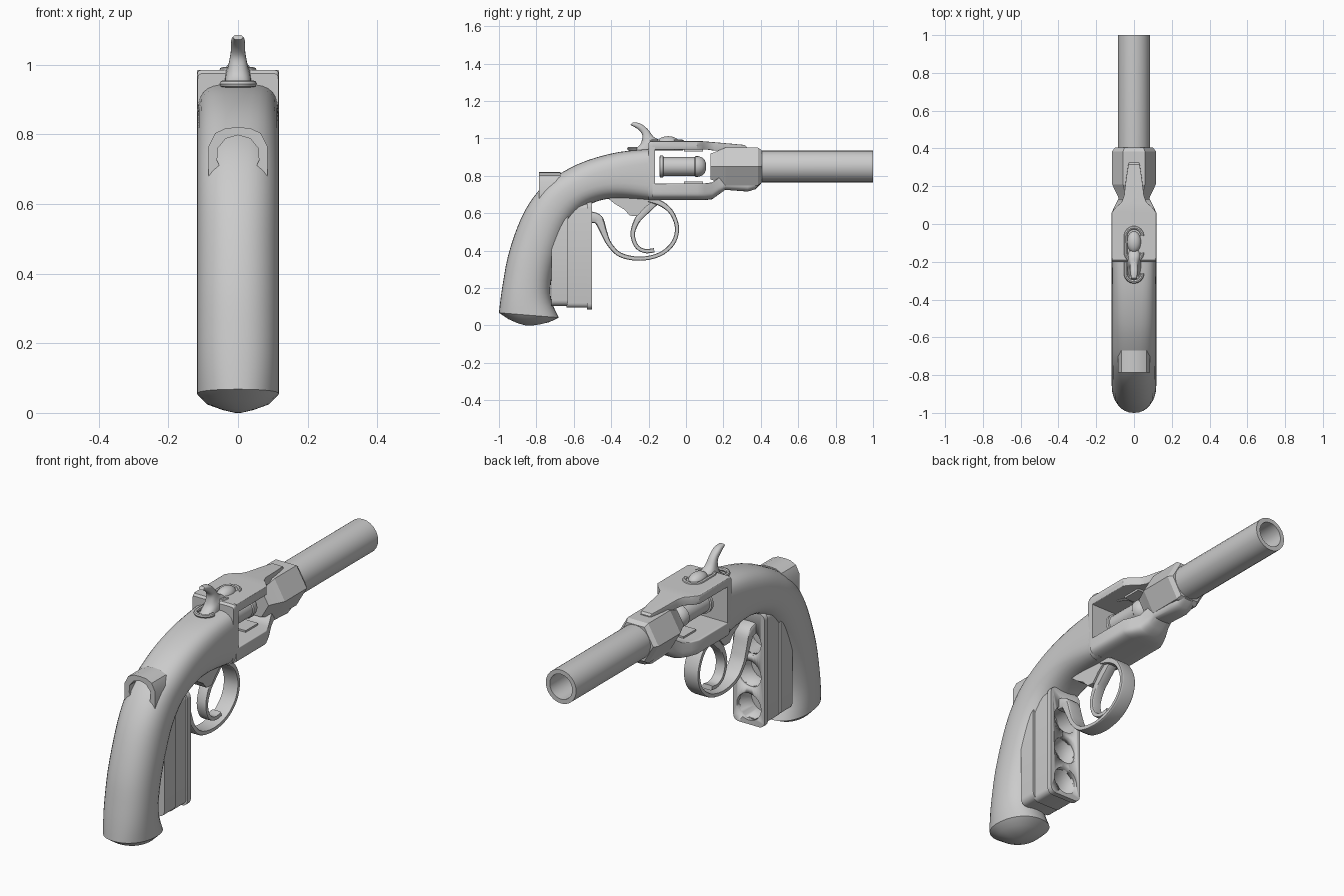
import bpy, bmesh, math
from mathutils import Vector

cube = bpy.data.objects.get("Cube")
if cube:
    bpy.data.objects.remove(cube, do_unlink=True)

steel = bpy.data.materials.new("plain grey")
steel.use_nodes = True
GREY = (0.6, 0.6, 0.6, 1)
steel.diffuse_color = GREY
steel.node_tree.nodes["Principled BSDF"].inputs["Base Color"].default_value = GREY


def finish(name, bm, angle=35):
    bmesh.ops.recalc_face_normals(bm, faces=bm.faces)
    mesh = bpy.data.meshes.new(name)
    bm.to_mesh(mesh)
    bm.free()
    obj = bpy.data.objects.new(name, mesh)
    bpy.context.collection.objects.link(obj)
    mesh.materials.append(steel)
    bpy.ops.object.select_all(action="DESELECT")
    obj.select_set(True)
    bpy.context.view_layer.objects.active = obj
    bpy.ops.object.shade_smooth_by_angle(angle=math.radians(angle))
    return obj


def skin(name, rings, cap=True, angle=35):
    """Bridge equal rings of points into a tube."""
    bm = bmesh.new()
    loops = [[bm.verts.new(p) for p in ring] for ring in rings]
    n = len(loops[0])
    for a, b in zip(loops, loops[1:]):
        for i in range(n):
            j = (i + 1) % n
            bm.faces.new((a[i], a[j], b[j], b[i]))
    if cap:
        bm.faces.new(loops[0])
        bm.faces.new(loops[-1])
    return finish(name, bm, angle)


def smooth_path(points, steps):
    """Catmull-Rom interpolation of tuples."""
    pts = [Vector(p) for p in points]
    out = []
    for i in range(len(pts) - 1):
        p0, p1, p2 = pts[max(i - 1, 0)], pts[i], pts[i + 1]
        p3 = pts[min(i + 2, len(pts) - 1)]
        for k in range(steps):
            t = k / steps
            out.append(0.5 * (2 * p1 + (p2 - p0) * t + (2 * p0 - 5 * p1 + 4 * p2 - p3) * t ** 2
                              + (3 * p1 - p0 - 3 * p2 + p3) * t ** 3))
    return out + [pts[-1]]


def loft(name, stations, top=2, bottom=2, sides=32, steps=1, angle=35):
    """Stations: upper y, z, lower y, z, half width; rounded by two exponents."""
    stations = smooth_path([s if len(s) > 5 else (*s, top, bottom) for s in stations], steps)
    rings = []
    for ay, az, by, bz, hw, et, eb in stations:
        ring = []
        for i in range(sides):
            a = 2 * math.pi * i / sides
            c, s = math.cos(a), math.sin(a)
            e = 2 / (et if s > 0 else eb)
            u = math.copysign(abs(c) ** e, c) * hw
            v = math.copysign(abs(s) ** e, s) / 2
            ring.append((u, (ay + by) / 2 + (ay - by) * v, (az + bz) / 2 + (az - bz) * v))
        rings.append(ring)
    return skin(name, rings, angle=angle)


def ribbon(name, path, hw):
    """A strap of varying thickness along a side-view path (y, z, thickness)."""
    pts = smooth_path(path, 5)
    stations = []
    for i, p in enumerate(pts):
        d = pts[min(i + 1, len(pts) - 1)] - pts[max(i - 1, 0)]
        n = Vector((-d.y, d.x)).normalized() * p.z / 2
        stations.append((p.x + n.x, p.y + n.y, p.x - n.x, p.y - n.y, hw))
    return loft(name, stations, 7, 7, sides=16)


def lathe(name, profile, z, sides, angle=35):
    """Profile of (y, radius) turned about the barrel axis."""
    rings = [[(r * math.cos(2 * math.pi * i / sides), y, z + r * math.sin(2 * math.pi * i / sides))
              for i in range(sides)] for y, r in profile]
    return skin(name, rings, angle=angle)


def box(name, x, y0, y1, z0, z1, bevel=0.0):
    """Box with the four edges along y rounded."""
    bm = bmesh.new()
    bmesh.ops.create_cube(bm, size=1)
    for v in bm.verts:
        v.co = (v.co.x * 2 * x, y0 if v.co.y < 0 else y1, z0 if v.co.z < 0 else z1)
    if bevel:
        edges = [e for e in bm.edges if abs(e.verts[0].co.y - e.verts[1].co.y) > 1e-5]
        bmesh.ops.bevel(bm, geom=edges, offset=bevel, segments=4, profile=0.5, affect="EDGES")
    return finish(name, bm)


# Curved grip with its domed butt
loft("grip", [
    (-1.0, .068, -.68, .042, .118, 2.2, 2.2), (-.993, .13, -.715, .12, .118, 2.2, 2.2),
    (-.98, .22, -.725, .2, .118, 2.2, 2.2), (-.952, .37, -.705, .31, .118, 2.2, 2.2),
    (-.9, .53, -.665, .43, .118, 2.2, 2.2), (-.84, .65, -.62, .54, .118, 2.3, 2.3),
    (-.76, .75, -.555, .62, .118, 2.4, 2.4), (-.66, .82, -.48, .662, .118, 2.5, 2.5),
    (-.53, .882, -.39, .68, .118, 2.8, 2.6), (-.36, .927, -.29, .678, .118, 3.2, 3),
    (-.18, .945, -.18, .67, .118, 4, 4)], steps=3)
loft("butt_cap", [(-1.0, .068, -.68, .042, .118), (-.95, .034, -.73, .018, .09),
                  (-.9, .012, -.78, .006, .045), (-.86, .001, -.82, 0, .01)], 2.2, 2.2)

# Open frame: rear wall, upper strap and lower strap around the window
loft("frame_rear", [(-.2, .975, -.2, .67, .116), (-.19, .985, -.19, .67, .118),
                    (-.165, .985, -.165, .67, .118)], 24, 5, sides=48)
loft("upper_strap", [(-.18, .985, -.18, .94, .118), (.06, .985, .06, .94, .118),
                     (.09, .985, .09, .94, .095), (.115, .983, .115, .94, .066),
                     (.15, .98, .15, .935, .053), (.24, .972, .24, .935, .042),
                     (.315, .965, .315, .94, .03), (.325, .955, .325, .94, .026)], 24, 24)
loft("lower_strap", [(-.18, .76, -.18, .67, .118), (.06, .76, .06, .67, .118),
                     (.1, .76, .1, .67, .1), (.14, .765, .14, .675, .08),
                     (.175, .79, .175, .7, .066), (.21, .8, .21, .725, .058),
                     (.33, .8, .33, .716, .055), (.37, .8, .37, .728, .05),
                     (.4, .8, .4, .758, .04)], 24, 3, sides=48)
for level in (.755, .93):
    box("window_plate", .05, -.01, .09, level, level + .014)

# Six-sided collar and hollow barrel
lathe("barrel_collar", [(.13, .08), (.15, .087), (.21, .116), (.385, .116), (.405, .1)], .85, 6, 15)
lathe("barrel", [(.13, .06), (.39, .085), (1.0, .085), (1.0, .063), (.45, .063)], .85, 24)

# Round seated in the window
lathe("cartridge", [(-.142, .05), (-.138, .058), (-.122, .058), (-.12, .05), (.045, .05),
                    (.05, .055), (.065, .055), (.085, .049), (.1, .035), (.108, .015)], .85, 24)

# Hammer with rounded nose and the raised rim of its slot
loft("hammer", [(-.285, 1.086, -.297, 1.072, .014), (-.245, 1.08, -.258, 1.05, .02),
                (-.205, 1.05, -.235, 1.022, .021), (-.172, 1.008, -.236, .99, .028),
                (-.13, .985, -.25, .962, .036), (-.1, .95, -.29, .935, .038)],
     2.5, 2.5, sides=20, steps=4)
bm = bmesh.new()
bmesh.ops.create_uvsphere(bm, u_segments=20, v_segments=12, radius=1)
for v in bm.verts:
    v.co = (v.co.x * .038, -.095 + v.co.y * .058, .978 + v.co.z * .034)
finish("hammer_nose", bm, 60)


def slot_rim(name, y0, y1, z, hw=.044, tube=.01):
    middle = (y0 + y1) / 2
    straight = (y1 - y0) / 2 - hw
    rings = []
    for i in range(33):
        a = 2 * math.pi * i / 32
        c, s = math.cos(a), math.sin(a)
        ring = []
        for k in range(8):
            b = math.pi * k / 4
            r = hw + tube * math.cos(b)
            ring.append((r * c, middle + math.copysign(straight, s) + r * s, z + tube * math.sin(b)))
        rings.append(ring)
    skin(name, rings, cap=False)


slot_rim("hammer_slot_rim", -.305, -.02, .945)
slot_rim("upper_slot_rim", -.195, -.02, .983)

# Horseshoe hood on the back of the grip
half_hood = [(0, .82), (.035, .818), (.066, .803), (.085, .765), (.085, .672), (.068, .7),
             (.045, .69), (.06, .725), (.058, .76), (.035, .788), (0, .798)]
hood = half_hood + [(-x, z) for x, z in half_hood[-2:0:-1]]
skin("grip_hood", [[(x, y, z) for x, z in hood] for y in (-.785, -.67)])

# Spare round block in front of the grip, bored with three holes
parts = [box("block_base", .092, -.72, -.63, .105, .6, .03),
         box("block_body", .08, -.64, -.52, .095, .65, .025),
         box("block_face", .088, -.53, -.503, .086, .66, .03)]
for level in (.175, .34, .505):
    cutter = lathe("hole_cutter", [(-.62, .068), (-.4, .068)], level, 24)
    cutter.hide_render = True
    cutter.hide_viewport = True
    for part in parts[1:]:
        cut = part.modifiers.new("hole", "BOOLEAN")
        cut.operation = "DIFFERENCE"
        cut.solver = "EXACT"
        cut.object = cutter

# Trigger, its mount and the guard
mount = [(-.43, .69), (-.38, .65), (-.33, .62), (-.3, .587), (-.26, .585), (-.22, .63), (-.14, .69)]
skin("trigger_mount", [[(x, y, z) for y, z in mount] for x in (-.035, .035)])
ribbon("trigger", [(-.17, .402, .024), (-.22, .398, .022), (-.265, .425, .022), (-.285, .49, .024),
                   (-.262, .56, .032), (-.22, .61, .04), (-.17, .67, .06)], .026)
ribbon("trigger_guard", [(-.51, .58, .06), (-.468, .565, .052), (-.44, .5, .036), (-.41, .435, .026),
                         (-.35, .377, .024), (-.245, .357, .022), (-.14, .38, .022), (-.07, .44, .022),
                         (-.048, .52, .022), (-.075, .6, .024), (-.13, .65, .03), (-.2, .675, .03)], .04)
